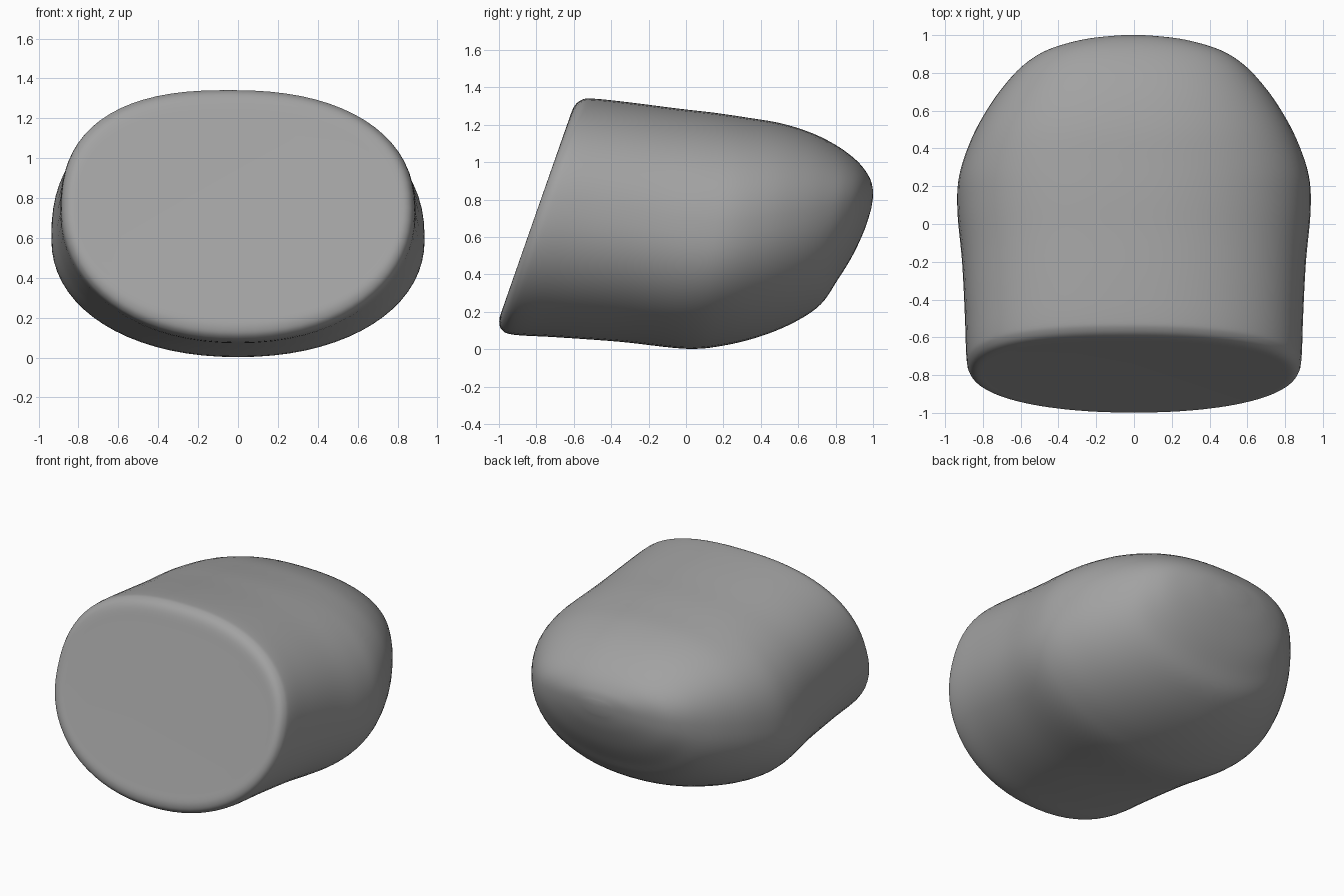
import bpy, bmesh, math

if "Cube" in bpy.data.objects:
    bpy.data.objects.remove(bpy.data.objects["Cube"])

# Cross-sections, front to back:
# bottom y, bottom z, top y, top z, half width, height fraction of widest point
RINGS = [
    (-0.975, 0.23, -0.635, 1.20, 0.78, 0.52),
    (-0.998, 0.16, -0.600, 1.295, 0.84, 0.52),
    (-0.985, 0.105, -0.555, 1.335, 0.875, 0.52),
    (-0.920, 0.078, -0.490, 1.34, 0.888, 0.52),
    (-0.700, 0.065, -0.300, 1.32, 0.895, 0.51),
    (-0.350, 0.04, -0.050, 1.288, 0.91, 0.49),
    (0.000, 0.003, 0.150, 1.265, 0.935, 0.47),
    (0.200, 0.02, 0.320, 1.24, 0.925, 0.48),
    (0.400, 0.07, 0.500, 1.21, 0.86, 0.50),
    (0.580, 0.145, 0.650, 1.165, 0.77, 0.52),
    (0.720, 0.24, 0.770, 1.11, 0.675, 0.54),
    (0.810, 0.37, 0.870, 1.045, 0.58, 0.55),
    (0.890, 0.50, 0.940, 0.98, 0.46, 0.55),
    (0.955, 0.64, 0.985, 0.91, 0.28, 0.55),
    (0.990, 0.75, 1.000, 0.85, 0.10, 0.55),
]
SEG, STEPS = 72, 5


def smooth_rings(rings, steps):
    """Catmull-Rom interpolation between the sections."""
    out = []
    last = len(rings) - 1
    for i in range(last):
        p = [rings[max(0, min(last, i + k))] for k in (-1, 0, 1, 2)]
        for s in range(steps):
            t = s / steps
            out.append([0.5 * (2 * b + (c - a) * t + (2 * a - 5 * b + 4 * c - d) * t * t
                               + (3 * b - a - 3 * c + d) * t ** 3)
                        for a, b, c, d in zip(*p)])
    out.append(list(rings[-1]))
    return out


def spow(v, e):
    return math.copysign(abs(v) ** e, v)


def ring_verts(bm, ring):
    by, bz, ty, tz, w, c = ring
    verts = []
    for i in range(SEG):
        a = 2 * math.pi * i / SEG
        sn, cs = math.sin(a), math.cos(a)
        e = 2 / 2.4 if sn > 0 else 2 / 2.12
        h = spow(sn, e)
        f = c + h * ((1 - c) if h > 0 else c)
        lean = -0.05 * max(h, 0) ** 2 * min(1, w / 0.9)
        verts.append(bm.verts.new((w * spow(cs, e) + lean,
                                   by + (ty - by) * f, bz + (tz - bz) * f)))
    return verts


# Rounded body with a flat slanted front
bm = bmesh.new()
loops = [ring_verts(bm, r) for r in smooth_rings(RINGS, STEPS)]
for a, b in zip(loops, loops[1:]):
    for i in range(SEG):
        j = (i + 1) % SEG
        bm.faces.new((a[i], a[j], b[j], b[i]))

# End caps
bm.faces.new(loops[0])
tip = bm.verts.new((0, 1.0, 0.81))
for i in range(SEG):
    bm.faces.new((loops[-1][i], loops[-1][(i + 1) % SEG], tip))
bmesh.ops.recalc_face_normals(bm, faces=bm.faces)
for f in bm.faces:
    f.smooth = True

mesh = bpy.data.meshes.new("rounded_body")
bm.to_mesh(mesh)
bm.free()
body = bpy.data.objects.new("rounded_body", mesh)
bpy.context.collection.objects.link(body)

# Dark grey surface
grey = bpy.data.materials.new("dark_grey")
grey.diffuse_color = (0.36, 0.36, 0.36, 1)
grey.use_nodes = True
grey.node_tree.nodes["Principled BSDF"].inputs["Base Color"].default_value = grey.diffuse_color
mesh.materials.append(grey)
